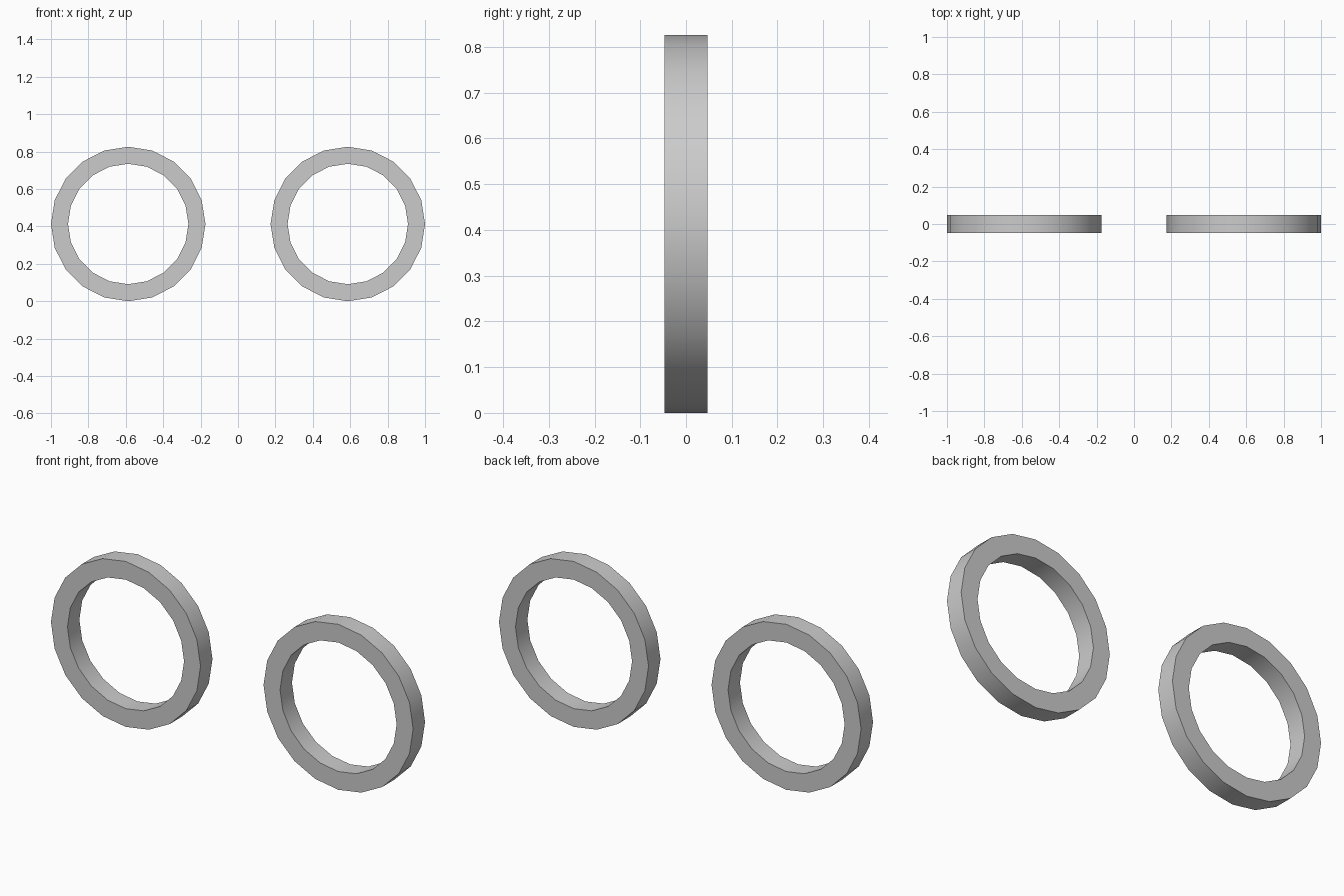
import bpy, bmesh, math

cube = bpy.data.objects.get("Cube")
if cube:
    bpy.data.objects.remove(cube, do_unlink=True)

SIDES = 20
OUTER, INNER, HALF_DEPTH = 0.413, 0.322, 0.047
CENTRE_X = 1 - OUTER

# Plain grey material
grey = bpy.data.materials.new("plain_grey")
grey.use_nodes = True
colour = (0.6, 0.6, 0.6, 1)
grey.diffuse_color = colour
bsdf = next(n for n in grey.node_tree.nodes if n.type == "BSDF_PRINCIPLED")
bsdf.inputs["Base Color"].default_value = colour


def make_ring(name, x):
    """Rectangular section swept around the y axis."""
    section = [(OUTER, -HALF_DEPTH), (OUTER, HALF_DEPTH),
               (INNER, HALF_DEPTH), (INNER, -HALF_DEPTH)]
    bm = bmesh.new()
    loops = []
    for i in range(SIDES):
        a = math.tau * i / SIDES
        loops.append([bm.verts.new((r * math.cos(a), y, r * math.sin(a)))
                      for r, y in section])
    for i, here in enumerate(loops):
        there = loops[(i + 1) % SIDES]
        for j in range(4):
            k = (j + 1) % 4
            bm.faces.new((here[j], here[k], there[k], there[j]))
    bmesh.ops.recalc_face_normals(bm, faces=bm.faces)
    mesh = bpy.data.meshes.new(name)
    bm.to_mesh(mesh)
    bm.free()
    mesh.materials.append(grey)
    ring = bpy.data.objects.new(name, mesh)
    ring.location = (x, 0, OUTER)
    bpy.context.collection.objects.link(ring)

    # Smooth walls with crisp rims
    bpy.ops.object.select_all(action="DESELECT")
    ring.select_set(True)
    bpy.context.view_layer.objects.active = ring
    bpy.ops.object.shade_smooth_by_angle(angle=math.radians(30))


# Matching pair of rings
make_ring("left_ring", CENTRE_X)
make_ring("right_ring", -CENTRE_X)
